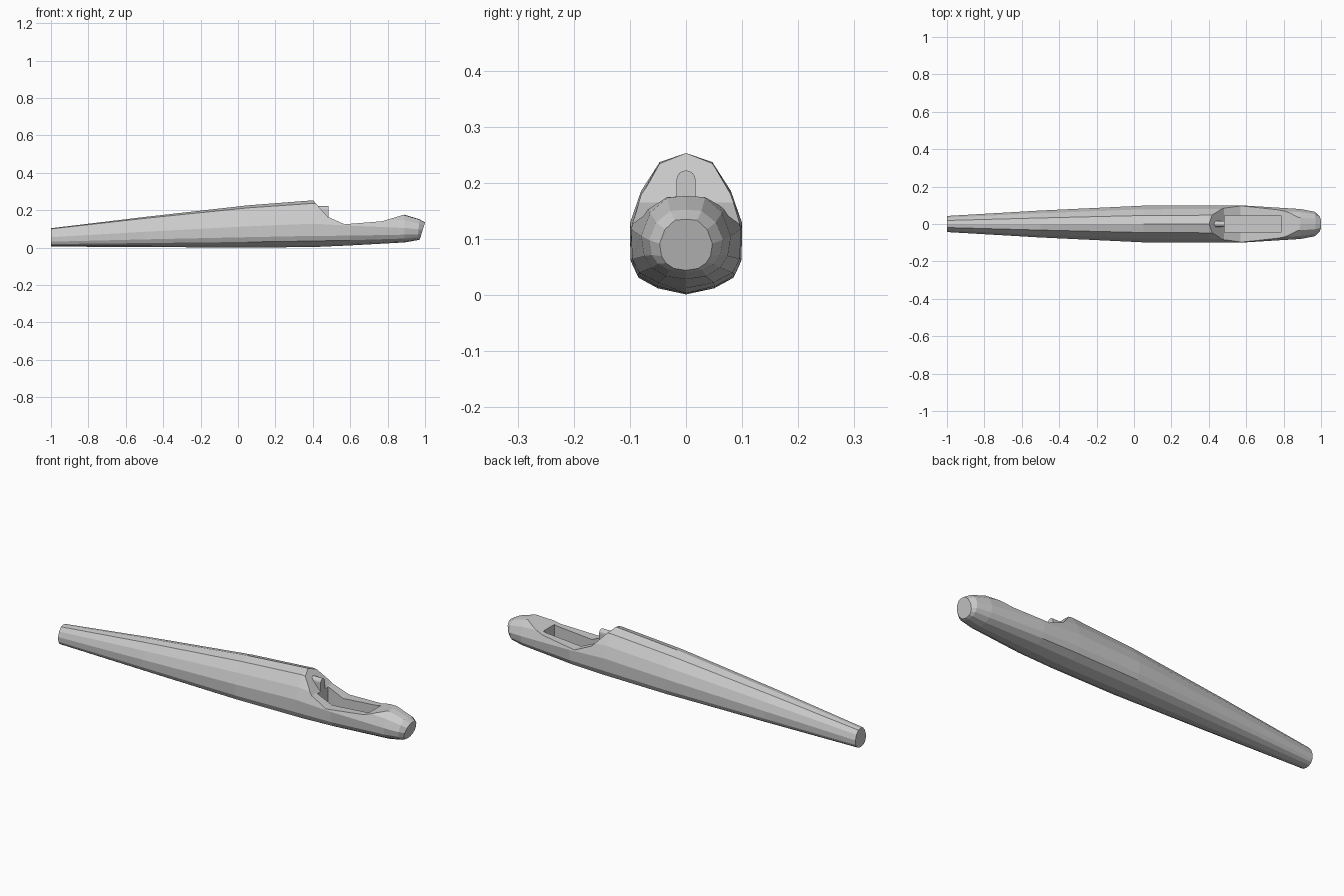
import bpy, bmesh, math

if "Cube" in bpy.data.objects:
    bpy.data.objects.remove(bpy.data.objects["Cube"])


def make_object(name, bm):
    bmesh.ops.recalc_face_normals(bm, faces=bm.faces[:])
    mesh = bpy.data.meshes.new(name)
    bm.to_mesh(mesh)
    bm.free()
    obj = bpy.data.objects.new(name, mesh)
    bpy.context.collection.objects.link(obj)
    return obj


def loft(name, rings):
    bm = bmesh.new()
    loops = [[bm.verts.new(p) for p in ring] for ring in rings]
    n = len(loops[0])
    for a, b in zip(loops, loops[1:]):
        for i in range(n):
            j = (i + 1) % n
            bm.faces.new((a[i], a[j], b[j], b[i]))
    bm.faces.new(loops[0])
    bm.faces.new(loops[-1])
    return make_object(name, bm)


def extrude_y(name, profile, half_width):
    return loft(name, [[(x, y, z) for x, z in profile] for y in (-half_width, half_width)])


def cut(target, cutter):
    cutter.hide_render = True
    mod = target.modifiers.new("cut", 'BOOLEAN')
    mod.operation = 'DIFFERENCE'
    mod.solver = 'EXACT'
    mod.object = cutter
    bpy.context.view_layer.objects.active = target
    bpy.ops.object.modifier_apply(modifier=mod.name)
    bpy.data.objects.remove(cutter)


# Normalised half section of the hull: (width, height), top to keel
HULL = [(0, 1), (.47, .935), (.8, .73), (1, .5), (.99, .24), (.87, .13), (.52, .05), (0, 0)]
# Rounder half section for the nose and tail
ROUND = [(0, 1), (.42, .98), (.8, .8), (1, .52), (.93, .28), (.76, .14), (.45, .035), (0, 0)]


def section(x, half_w, z0, z1, roundness, lean=0):
    half = []
    for (w, h), (rw, rh) in zip(HULL, ROUND):
        w += (rw - w) * roundness
        h += (rh - h) * roundness
        half.append((x + lean * h, half_w * w, z0 + (z1 - z0) * h))
    return half + [(px, -py, pz) for px, py, pz in half[-2:0:-1]]


# Fuselage: x, half width, bottom, top, roundness, lean
fuselage = loft("fuselage", [
    section(-1.00, .043, .006, .104, .6),
    section(-0.50, .072, .003, .164, .4),
    section(0.05, .098, .001, .226, .1),
    section(0.40, .100, .003, .253, 0),
    section(0.60, .098, .012, .222, .2),
    section(0.89, .080, .028, .176, 1),
    section(0.96, .066, .040, .152, 1, .01),
    section(0.972, .047, .044, .135, 1, .028),
])

# Sloping cockpit opening
opening = extrude_y("opening_cutter", [
    (.40, .254), (.48, .165), (.57, .125), (.77, .141), (.89, .177), (.89, .4), (.40, .4)], .3)
cut(fuselage, opening)

# Rectangular cockpit well
well = extrude_y("well_cutter", [(.485, .05), (.785, .05), (.785, .3), (.485, .3)], .045)
cut(fuselage, well)

# Headrest with rounded top behind the cockpit
arch = [(.017, .14)] + [(.017 * math.cos(a), .205 + .017 * math.sin(a))
                        for a in [math.pi * i / 8 for i in range(9)]] + [(-.017, .14)]
loft("headrest", [[(x, y, z) for y, z in arch] for x in (.42, .485)])
